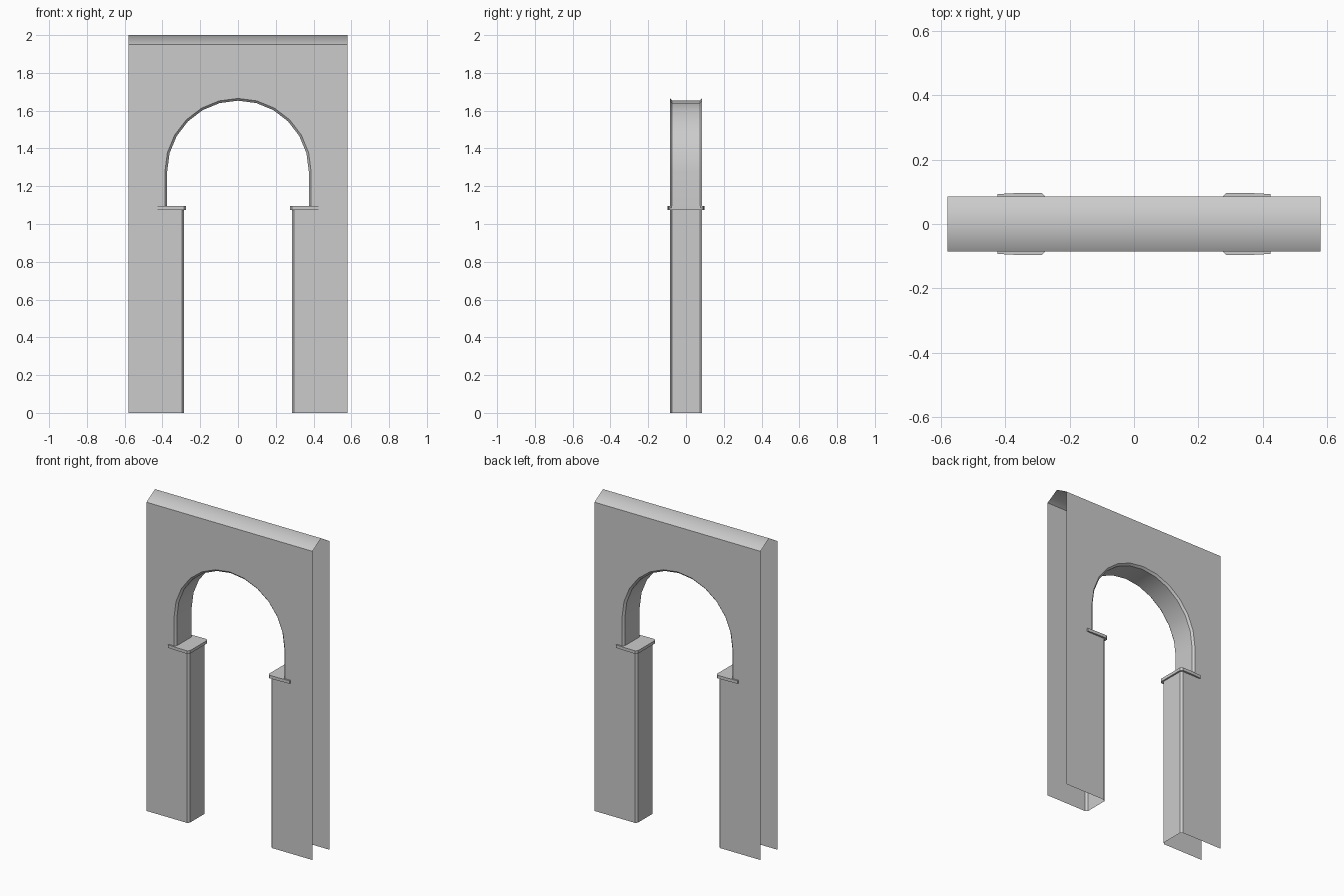
import bpy, bmesh, math

cube = bpy.data.objects.get("Cube")
if cube:
    bpy.data.objects.remove(cube, do_unlink=True)

HALF_W, HALF_D = 0.58, 0.085      # wall half width and half depth
EAVE, RIDGE = 1.95, 2.0
LEDGE, SPRING = 1.085, 1.278      # pillar top and arch spring heights
BEVEL = 0.012
ARCH_STEPS = 12

stone = bpy.data.materials.new("grey_stone")
stone.use_nodes = True
COLOR = (0.6, 0.6, 0.6, 1)
stone.diffuse_color = COLOR
stone.node_tree.nodes["Principled BSDF"].inputs["Base Color"].default_value = COLOR


def make_object(name, bm, angle):
    mesh = bpy.data.meshes.new(name)
    bm.to_mesh(mesh)
    bm.free()
    mesh.materials.append(stone)
    obj = bpy.data.objects.new(name, mesh)
    bpy.context.collection.objects.link(obj)
    bpy.ops.object.select_all(action="DESELECT")
    obj.select_set(True)
    bpy.context.view_layer.objects.active = obj
    bpy.ops.object.shade_smooth_by_angle(angle=math.radians(angle))
    return obj


def opening(inset):
    """Outline of the opening from the right foot, over the arch, to the left foot."""
    jamb, radius = 0.297 - inset, 0.387 - inset
    side = [(jamb, 0), (jamb, LEDGE), (radius, LEDGE)]
    arc = []
    for i in range(ARCH_STEPS + 1):
        a = math.pi * i / ARCH_STEPS
        arc.append((radius * math.cos(a), SPRING + radius * math.sin(a)))
    return side + arc + [(-x, z) for x, z in reversed(side)]


# Hollow wall: two open-ended faces joined by the bevelled lining of the opening
bm = bmesh.new()
layers = [(-HALF_D, 0), (BEVEL - HALF_D, BEVEL), (HALF_D - BEVEL, BEVEL), (HALF_D, 0)]
rings = [[bm.verts.new((x, y, z)) for x, z in opening(inset)] for y, inset in layers]
for a, b in zip(rings, rings[1:]):
    for i in range(len(a) - 1):
        bm.faces.new((a[i], a[i + 1], b[i + 1], b[i]))
corners = [(-HALF_W, 0), (-HALF_W, EAVE), (HALF_W, EAVE), (HALF_W, 0)]
for ring, y in ((rings[0], -HALF_D), (rings[-1], HALF_D)):
    bm.faces.new(ring + [bm.verts.new((x, y, z)) for x, z in corners])
bmesh.ops.recalc_face_normals(bm, faces=bm.faces)
bm.faces.ensure_lookup_table()
front = min(bm.faces, key=lambda f: f.calc_center_median().y)
if front.normal.y > 0:
    bmesh.ops.reverse_faces(bm, faces=bm.faces)
bmesh.ops.triangulate(bm, faces=[f for f in bm.faces if len(f.verts) > 4])
make_object("arch_wall", bm, 35)

# Ridged coping along the top, softly shaded across the ridge
bm = bmesh.new()
rows = [[bm.verts.new((x, y, z)) for x in (-HALF_W, HALF_W)]
        for y, z in ((-HALF_D, EAVE), (0, RIDGE), (HALF_D, EAVE))]
for a, b in zip(rows, rows[1:]):
    bm.faces.new((a[0], a[1], b[1], b[0]))
make_object("ridged_coping", bm, 80)

# Impost plates wrapping the pillar tops
half_plan = [(0.275, 0.085), (0.287, 0.097), (0.35, 0.097),
             (0.425, 0.093), (0.425, HALF_D), (0.38, HALF_D)]
plan = half_plan + [(x, -y) for x, y in reversed(half_plan)]
for name, side in (("left_impost", 1), ("right_impost", -1)):
    bm = bmesh.new()
    base = bm.faces.new([bm.verts.new((side * x, y, 1.075)) for x, y in plan])
    top = bmesh.ops.extrude_face_region(bm, geom=[base], use_keep_orig=True)["geom"]
    bmesh.ops.translate(bm, vec=(0, 0, 0.019),
                        verts=[v for v in top if isinstance(v, bmesh.types.BMVert)])
    bmesh.ops.recalc_face_normals(bm, faces=bm.faces)
    make_object(name, bm, 30)
